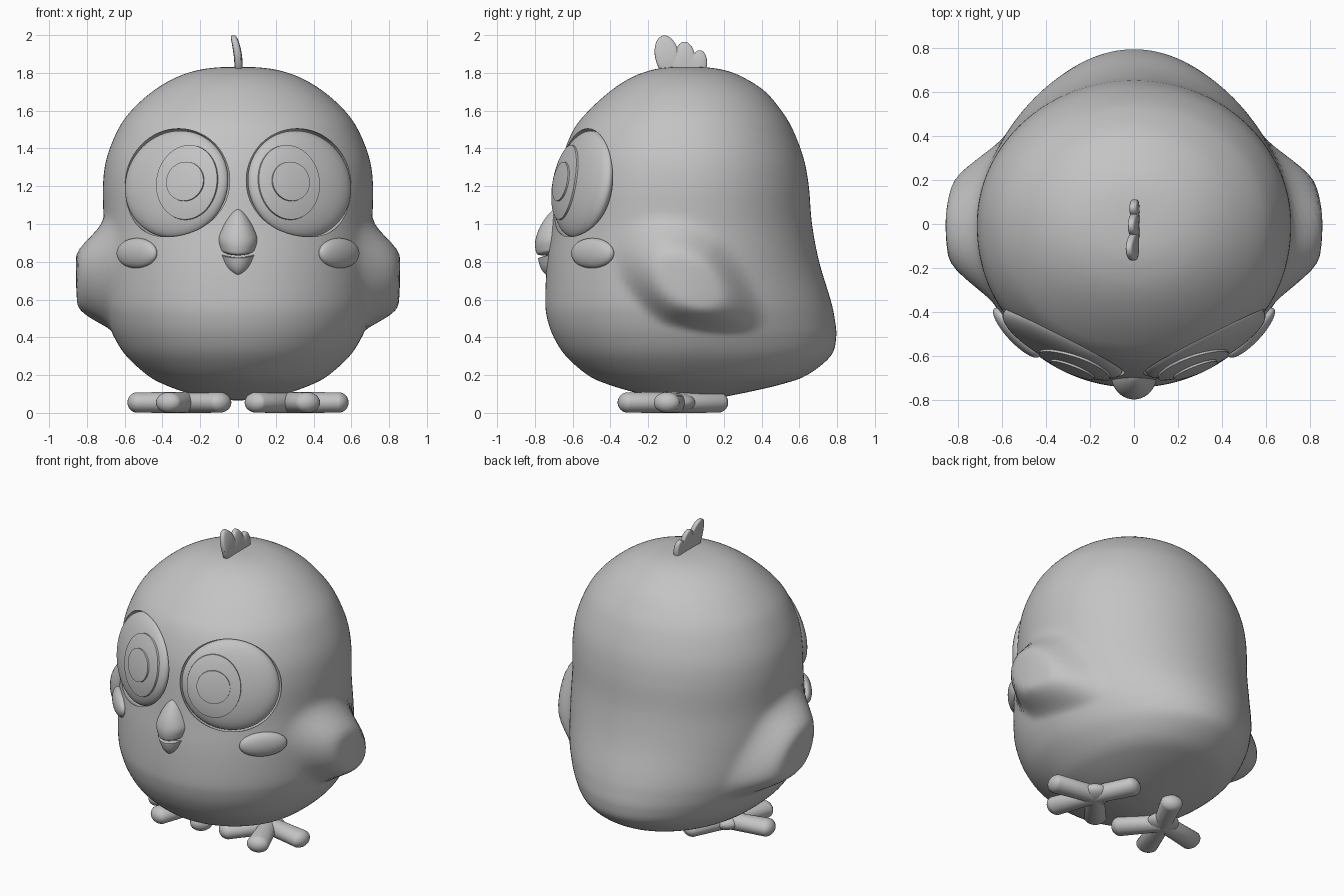
import bpy, bmesh, math
from mathutils import Vector, Matrix

cube = bpy.data.objects.get("Cube")
if cube:
    bpy.data.objects.remove(cube, do_unlink=True)

grey = bpy.data.materials.new("plain_grey")
grey.use_nodes = True
grey.diffuse_color = (0.55, 0.55, 0.55, 1)
grey.node_tree.nodes["Principled BSDF"].inputs["Base Color"].default_value = grey.diffuse_color


def smooth(obj):
    bpy.ops.object.select_all(action='DESELECT')
    bpy.context.view_layer.objects.active = obj
    obj.select_set(True)
    bpy.ops.object.shade_smooth_by_angle(angle=math.radians(40))


def finish(name, bm):
    """Turn a bmesh into a smooth shaded object."""
    bmesh.ops.remove_doubles(bm, verts=bm.verts, dist=0.0002)
    bmesh.ops.recalc_face_normals(bm, faces=bm.faces)
    mesh = bpy.data.meshes.new(name)
    bm.to_mesh(mesh)
    bm.free()
    mesh.materials.append(grey)
    obj = bpy.data.objects.new(name, mesh)
    bpy.context.scene.collection.objects.link(obj)
    smooth(obj)
    return obj


def resample(rows, steps):
    """Smooth curve through the rows."""
    rows = [Vector(r) for r in rows]
    padded = [rows[0]] + rows + [rows[-1]]
    out = []
    for a, b, c, d in zip(padded, padded[1:], padded[2:], padded[3:]):
        for k in range(steps):
            t = k / steps
            out.append(b + 0.5 * t * (c - a + t * (2*a - 5*b + 4*c - d + t * (3*(b - c) + d - a))))
    return out + [rows[-1]]


def skin(bm, rings):
    """Bridge closed rings of points and cap both ends."""
    loops = [[bm.verts.new(p) for p in ring] for ring in rings]
    for low, high in zip(loops, loops[1:]):
        for i in range(len(low)):
            bm.faces.new((low[i - 1], low[i], high[i], high[i - 1]))
    for end in (loops[0], loops[-1]):
        bm.faces.new(end)


def loft(rows, sides, steps, shape):
    """Stack of ovals given as height, half width, front y, back y."""
    bm = bmesh.new()
    rings = []
    for z, half, front, back in resample(rows, steps):
        ring = []
        for i in range(sides):
            a = 2 * math.pi * i / sides
            c, s = math.cos(a), math.sin(a)
            power = 1 + 1.3 * max(0, back - 0.66)
            y = back * s ** power if s >= 0 else front * abs(s) ** 0.93
            ring.append(shape(Vector((max(half, 0.001) * c, y, z))))
        rings.append(ring)
    skin(bm, rings)
    return bm


def ellipsoid(bm, radii, matrix):
    m = matrix @ Matrix.Diagonal((*radii, 1))
    bmesh.ops.create_uvsphere(bm, u_segments=64, v_segments=32, radius=1, matrix=m)


# Body with raised wings
def wing_bulge(p):
    dy, dz = p.y - 0.03, p.z - 0.71
    c, s = math.cos(0.58), math.sin(0.58)
    u, v = dy * c - dz * s, dy * s + dz * c
    width = 0.29 * (1 - 0.4 * max(0, u) / 0.45)
    r = math.hypot(u / 0.46, v / width)
    edge = 1.6 - 0.5 * max(-1, min(1, v / width))
    t = min(1, max(0, 1 - r) * edge)
    lift = 0.138 * t * t * (3 - 2 * t)
    return Vector((p.x + math.copysign(lift, p.x), p.y, p.z))


body_rows = [
    (0.066, 0, 0, 0), (0.072, 0.1, -0.1, 0.12), (0.1, 0.25, -0.24, 0.28),
    (0.15, 0.39, -0.41, 0.5), (0.2, 0.48, -0.52, 0.64), (0.3, 0.59, -0.635, 0.765),
    (0.4, 0.655, -0.7, 0.795), (0.5, 0.695, -0.735, 0.787), (0.6, 0.715, -0.745, 0.765),
    (0.8, 0.72, -0.735, 0.705), (1.0, 0.712, -0.708, 0.667), (1.2, 0.715, -0.685, 0.65),
    (1.35, 0.695, -0.655, 0.622), (1.5, 0.635, -0.595, 0.565), (1.6, 0.565, -0.515, 0.505),
    (1.7, 0.455, -0.405, 0.42), (1.77, 0.34, -0.3, 0.315), (1.81, 0.23, -0.2, 0.22),
    (1.828, 0.12, -0.11, 0.12), (1.832, 0, 0, 0)]
body = finish("body", loft(body_rows, 144, 6, wing_bulge))


# Beak halves with a curved mouth line
def smile(p):
    return Vector((p.x, p.y, p.z + 2.5 * p.x ** 2 * max(0, 1 - abs(p.z - 0.84) * 8)))


upper_rows = [(0.835, 0.0, -0.72, -0.6), (0.836, 0.085, -0.78, -0.6), (0.86, 0.1, -0.796, -0.6),
              (0.91, 0.107, -0.798, -0.6), (0.97, 0.09, -0.78, -0.6), (1.03, 0.058, -0.745, -0.6),
              (1.07, 0.025, -0.71, -0.6), (1.085, 0.0, -0.68, -0.6)]
lower_rows = [(0.73, 0.0, -0.725, -0.6), (0.735, 0.03, -0.745, -0.6), (0.765, 0.068, -0.768, -0.6),
              (0.81, 0.092, -0.782, -0.6), (0.822, 0.09, -0.775, -0.6), (0.823, 0.0, -0.72, -0.6)]


def beak(name, rows):
    """Ovals around the middle of the beak."""
    mid = -0.67
    local = [(z, h, min(f - mid, -0.01), 0.06) for z, h, f, b in rows]
    bm = loft(local, 40, 4, smile)
    bmesh.ops.translate(bm, verts=bm.verts, vec=(0, mid, 0))
    finish(name, bm)


beak("upper_beak", upper_rows)
beak("lower_beak", lower_rows)

# Eyes, cheeks and feet on both sides
EYE = (0.303, 0.288, 0.085)


def eye_plate(name, frame, shift, wide, high, lift):
    """Thin oval that follows the dome of the eye."""
    bm = bmesh.new()
    rings = []
    for size, drop in [(k / 8, 0) for k in range(9)] + [(1.01, 0.025)]:
        ring = []
        for i in range(48):
            t = 2 * math.pi * i / 48
            a = shift + wide * max(size, 0.01) * math.cos(t)
            b = high * max(size, 0.01) * math.sin(t)
            dome = max(0, 1 - (a / EYE[0]) ** 2 - (b / EYE[1]) ** 2)
            ring.append(frame @ Vector((a, b, EYE[2] * math.sqrt(dome) + lift - drop)))
        rings.append(ring)
    skin(bm, rings)
    finish(name, bm)


def facing(centre, turn, tilt):
    """Frame whose z axis points out of the face."""
    return (Matrix.Translation(centre) @ Matrix.Rotation(turn, 4, 'Z')
            @ Matrix.Rotation(math.pi / 2 - tilt, 4, 'X'))


def carve_socket(frame):
    """Hollow the body so that the eye sits in a shallow groove."""
    bm = bmesh.new()
    ellipsoid(bm, (0.314, 0.299, 0.16), frame)
    cutter = finish("socket_cutter", bm)
    cutter.hide_render = True
    cut = body.modifiers.new("socket", 'BOOLEAN')
    cut.operation, cut.solver, cut.object = 'DIFFERENCE', 'EXACT', cutter
    bpy.context.view_layer.objects.active = body
    bpy.ops.object.modifier_apply(modifier=cut.name)
    bpy.data.objects.remove(cutter, do_unlink=True)


def toe(bm, start, end, r):
    """Rounded bar lying on the ground, wider at its tip."""
    start, end = Vector((*start, r)), Vector((*end, r))
    way = end - start
    turn = Matrix.Translation(start) @ Matrix.Rotation(math.atan2(way.y, way.x), 4, 'Z')
    for v in bmesh.ops.create_uvsphere(bm, u_segments=24, v_segments=16, radius=r)['verts']:
        if v.co.x > 0.001:
            v.co.x += way.length
            v.co.y *= 1.3
        v.co = turn @ v.co


for side, s in (("left", 1), ("right", -1)):
    frame = facing((0.325 * s, -0.542, 1.21), s * math.radians(27), math.radians(10))
    carve_socket(frame)
    bm = bmesh.new()
    ellipsoid(bm, EYE, frame)
    finish(side + "_eye", bm)
    eye_plate(side + "_iris", frame, -0.095 * s, 0.17, 0.2, 0.01)
    eye_plate(side + "_pupil", frame, -0.095 * s, 0.105, 0.105, 0.019)

    bm = bmesh.new()
    ellipsoid(bm, (0.15, 0.08, 0.045), facing((0.535 * s, -0.495, 0.845), s * math.radians(47), 0))
    finish(side + "_cheek", bm)

    bm = bmesh.new()
    hub = (0.27 * s, -0.05)
    for x, y in ((0.16, 0.165), (0.53, -0.1), (0.365, -0.305), (0.1, -0.25)):
        toe(bm, hub, (x * s, y), 0.055)
    ellipsoid(bm, (0.1, 0.1, 0.052), Matrix.Translation((*hub, 0.055)))
    finish(side + "_foot", bm)

smooth(body)

# Head tuft: flat lobes on a low base, leaning to one side
bm = bmesh.new()
for y, z, wide, high, lean in ((-0.1, 1.89, 0.064, 0.11, 0.2),
                               (-0.005, 1.865, 0.056, 0.1, 0.05),
                               (0.068, 1.845, 0.043, 0.075, -0.1),
                               (-0.01, 1.83, 0.115, 0.085, 0.1)):
    place = Matrix.Translation((0, y, z)) @ Matrix.Rotation(lean, 4, 'X')
    ball = bmesh.ops.create_uvsphere(bm, u_segments=32, v_segments=20, radius=1)['verts']
    for v in ball:
        n = v.co.copy()
        flat = math.copysign(abs(n.x) ** 0.4, n.x) * 0.022
        v.co = place @ Vector((flat, wide * n.y, high * n.z))
        v.co.x -= max(0, v.co.z - 1.83) ** 2 - 0.003
finish("head_tuft", bm)
